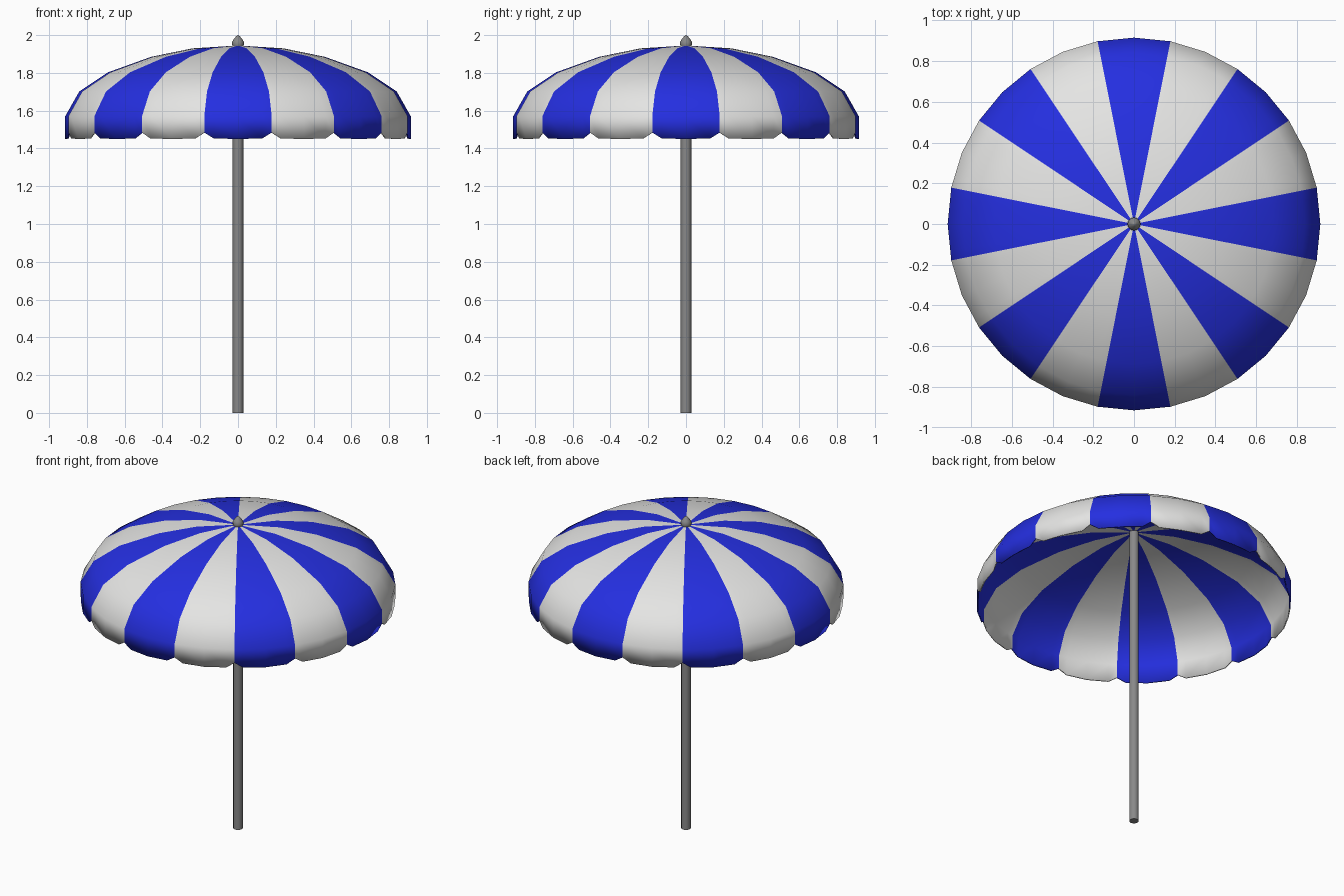
import bpy, bmesh
from math import cos, sin, pi

cube = bpy.data.objects.get("Cube")
if cube:
    bpy.data.objects.remove(cube)


def material(name, rgb):
    m = bpy.data.materials.new(name)
    m.use_nodes = True
    m.diffuse_color = (*rgb, 1)
    m.node_tree.nodes["Principled BSDF"].inputs["Base Color"].default_value = (*rgb, 1)
    return m


blue = material("blue cloth", (0.018, 0.028, 0.75))
white = material("white cloth", (0.78, 0.78, 0.77))
metal = material("grey metal", (0.25, 0.25, 0.25))


def finish(name, bm, mats):
    bmesh.ops.recalc_face_normals(bm, faces=bm.faces)
    mesh = bpy.data.meshes.new(name)
    bm.to_mesh(mesh)
    bm.free()
    for m in mats:
        mesh.materials.append(m)
    obj = bpy.data.objects.new(name, mesh)
    bpy.context.collection.objects.link(obj)
    return obj


def smooth(obj, angle):
    bpy.ops.object.select_all(action='DESELECT')
    obj.select_set(True)
    bpy.context.view_layer.objects.active = obj
    bpy.ops.object.shade_smooth_by_angle(angle=angle)


def lathe(name, profile, sides, mat):
    """Closed turned solid from (radius, height) pairs."""
    bm = bmesh.new()
    rings = [[bm.verts.new((r * cos(2 * pi * i / sides), r * sin(2 * pi * i / sides), z))
              for i in range(sides)] for r, z in profile]
    for a, b in zip(rings, rings[1:]):
        for i in range(sides):
            j = (i + 1) % sides
            bm.faces.new((a[i], a[j], b[j], b[i]))
    bm.faces.new(rings[0])
    bm.faces.new(rings[-1])
    obj = finish(name, bm, [mat])
    smooth(obj, pi / 4)
    return obj


# Canopy: 16 striped panels, each with a scalloped hanging hem
PANELS = 16
HALF = pi / PANELS
DOME = [(0.24, 1.93), (0.46, 1.885), (0.688, 1.803), (0.84, 1.702), (0.915, 1.57)]
HEM_R = 0.915
SCALLOP = [(-1, 1.484), (-0.72, 1.453), (0, 1.45), (0.72, 1.453)]


def panel_point(panel, t):
    """Unit point on a panel's two straight segments, t from -1 to 1."""
    mid = panel * 2 * HALF
    edge = mid + (HALF if t > 0 else -HALF)
    k = abs(t)
    return (cos(mid) * (1 - k) + cos(edge) * k, sin(mid) * (1 - k) + sin(edge) * k)


bm = bmesh.new()
apex = bm.verts.new((0, 0, 1.945))
columns = []
for p in range(PANELS):
    for t, hem_z in SCALLOP:
        x, y = panel_point(p, t)
        columns.append([bm.verts.new((x * r, y * r, z))
                        for r, z in DOME + [(HEM_R, hem_z)]])
for i, col in enumerate(columns):
    nxt = columns[(i + 1) % len(columns)]
    faces = [bm.faces.new((apex, col[0], nxt[0]))]
    for k in range(len(col) - 1):
        faces.append(bm.faces.new((col[k], col[k + 1], nxt[k + 1], nxt[k])))
    for f in faces:
        f.material_index = (i // len(SCALLOP)) % 2
canopy = finish("canopy", bm, [blue, white])
# make sure the cloth faces outward before giving it thickness
if canopy.data.polygons[0].normal.z < 0:
    canopy.data.flip_normals()
for poly in canopy.data.polygons:
    poly.use_smooth = True
cloth = canopy.modifiers.new("cloth thickness", 'SOLIDIFY')
cloth.thickness = 0.008
cloth.offset = -1

# Pole and the pointed cap above the canopy
lathe("pole", [(0.028, 0), (0.028, 1.935)], 12, metal)
lathe("finial", [(0.022, 1.925), (0.03, 1.945), (0.032, 1.962), (0.025, 1.975),
                 (0.012, 1.992), (0.002, 2.0)], 12, metal)
